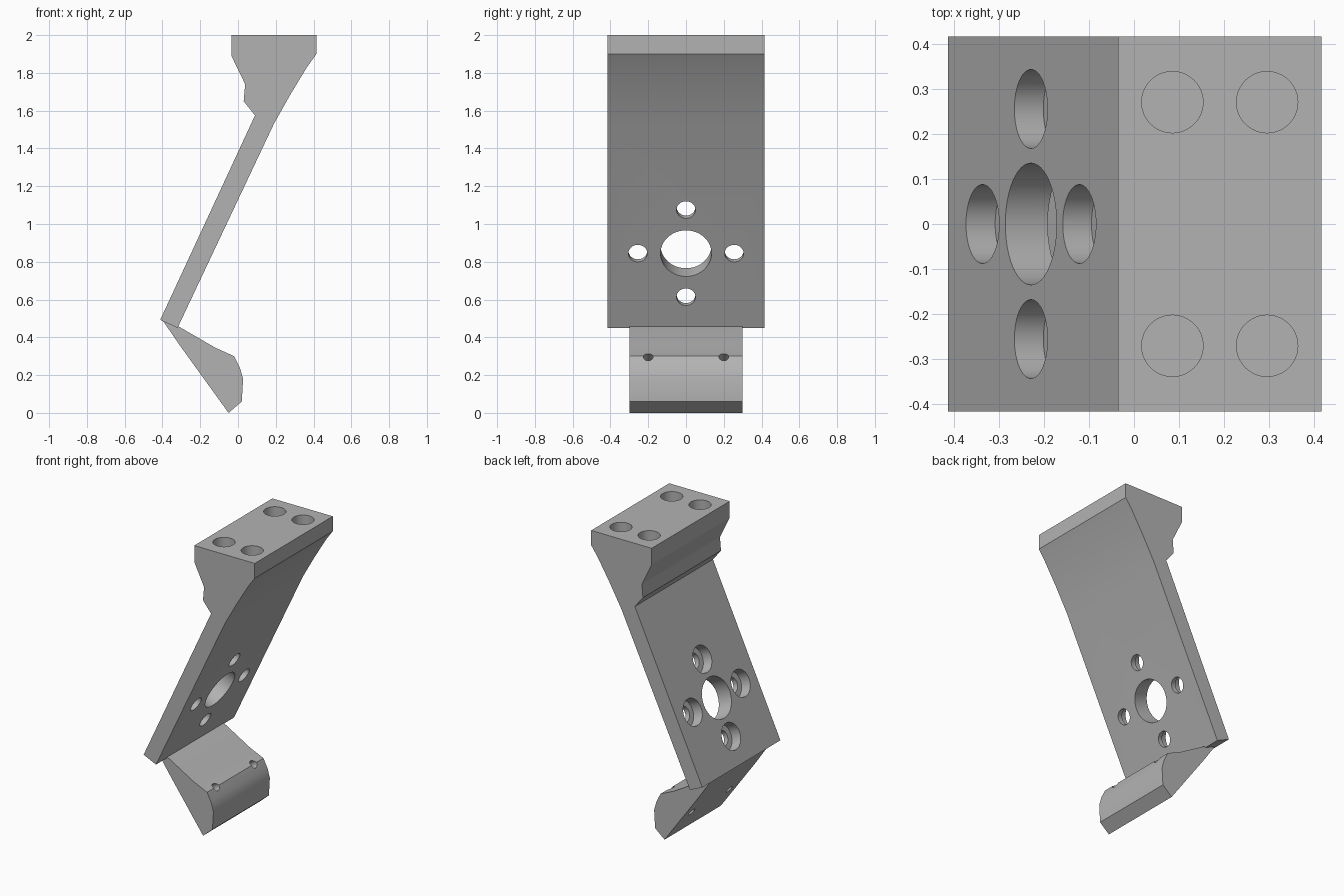
import bpy, bmesh, math
from mathutils import Vector

cube = bpy.data.objects.get("Cube")
if cube:
    bpy.data.objects.remove(cube, do_unlink=True)

GREY = (0.45, 0.45, 0.45, 1)
grey = bpy.data.materials.new("plain grey")
grey.use_nodes = True
grey.diffuse_color = GREY
grey.node_tree.nodes["Principled BSDF"].inputs["Base Color"].default_value = GREY


def add_object(name, bm):
    bmesh.ops.recalc_face_normals(bm, faces=bm.faces)
    mesh = bpy.data.meshes.new(name)
    bm.to_mesh(mesh)
    bm.free()
    mesh.materials.append(grey)
    obj = bpy.data.objects.new(name, mesh)
    bpy.context.collection.objects.link(obj)
    return obj


def extrude_profile(name, points, half_width):
    """Side profile in x and z, extruded along y."""
    bm = bmesh.new()
    face = bm.faces.new([bm.verts.new((x, -half_width, z)) for x, z in points])
    new = bmesh.ops.extrude_face_region(bm, geom=[face])["geom"]
    verts = [v for v in new if isinstance(v, bmesh.types.BMVert)]
    bmesh.ops.translate(bm, verts=verts, vec=(0, 2 * half_width, 0))
    return add_object(name, bm)


def drill(obj, start, end, radius):
    """Cut a round hole running from start to end."""
    start, end = Vector(start), Vector(end)
    axis = end - start
    bm = bmesh.new()
    bmesh.ops.create_cone(bm, cap_ends=True, segments=48, radius1=radius,
                          radius2=radius, depth=axis.length)
    cutter = add_object("hole_cutter", bm)
    cutter.hide_render = True
    cutter.rotation_mode = "QUATERNION"
    cutter.rotation_quaternion = axis.to_track_quat("Z", "Y")
    cutter.location = (start + end) / 2
    mod = obj.modifiers.new("hole", "BOOLEAN")
    mod.operation = "DIFFERENCE"
    mod.solver = "EXACT"
    mod.object = cutter
    bpy.context.view_layer.update()
    bpy.context.view_layer.objects.active = obj
    bpy.ops.object.modifier_apply(modifier=mod.name)
    bpy.data.objects.remove(cutter, do_unlink=True)


# Slanted plate with its thick mounting head
bracket = extrude_profile("bracket", [
    (-0.035, 2), (0.415, 2), (0.415, 1.9), (0.365, 1.83), (0.28, 1.69),
    (0.19, 1.53), (-0.32, 0.45), (-0.412, 0.492), (0.09, 1.575),
    (0.03, 1.65), (0.038, 1.74), (-0.035, 1.89)], 0.415)

# Blind holes in the top of the head
for x in (0.085, 0.295):
    for y in (-0.27, 0.27):
        drill(bracket, (x, y, 1.88), (x, y, 2.1), 0.068)

# Centre opening and four counterbored holes, square to the plate
along = Vector((0.5, 0, 1.085)).normalized()
inward = Vector((along.z, 0, -along.x))
side = Vector((0, 1, 0))
centre = Vector((-0.228, 0, 0.888))
drill(bracket, centre - inward * 0.1, centre + inward * 0.2, 0.135)
for offset in (along, -along, side, -side):
    hole = centre + offset * 0.255
    drill(bracket, hole - inward * 0.1, hole + inward * 0.07, 0.0875)
    drill(bracket, hole - inward * 0.1, hole + inward * 0.2, 0.05)

# Narrower curved foot under the plate
foot = extrude_profile("foot", [
    (-0.395, 0.484), (-0.31, 0.455), (-0.12, 0.345), (-0.02, 0.3),
    (0.01, 0.24), (0.027, 0.18), (0.02, 0.06), (-0.05, 0), (-0.31, 0.36)], 0.3)

# Small pin holes through the foot
pin = Vector((0.81, 0, 0.585))
for y in (-0.2, 0.2):
    point = Vector((-0.02, y, 0.3))
    drill(foot, point - pin * 0.4, point + pin * 0.2, 0.026)

# Soft curves, crisp corners
bpy.ops.object.select_all(action="DESELECT")
for obj in (bracket, foot):
    obj.select_set(True)
bpy.context.view_layer.objects.active = bracket
bpy.ops.object.shade_smooth_by_angle(angle=math.radians(24))
